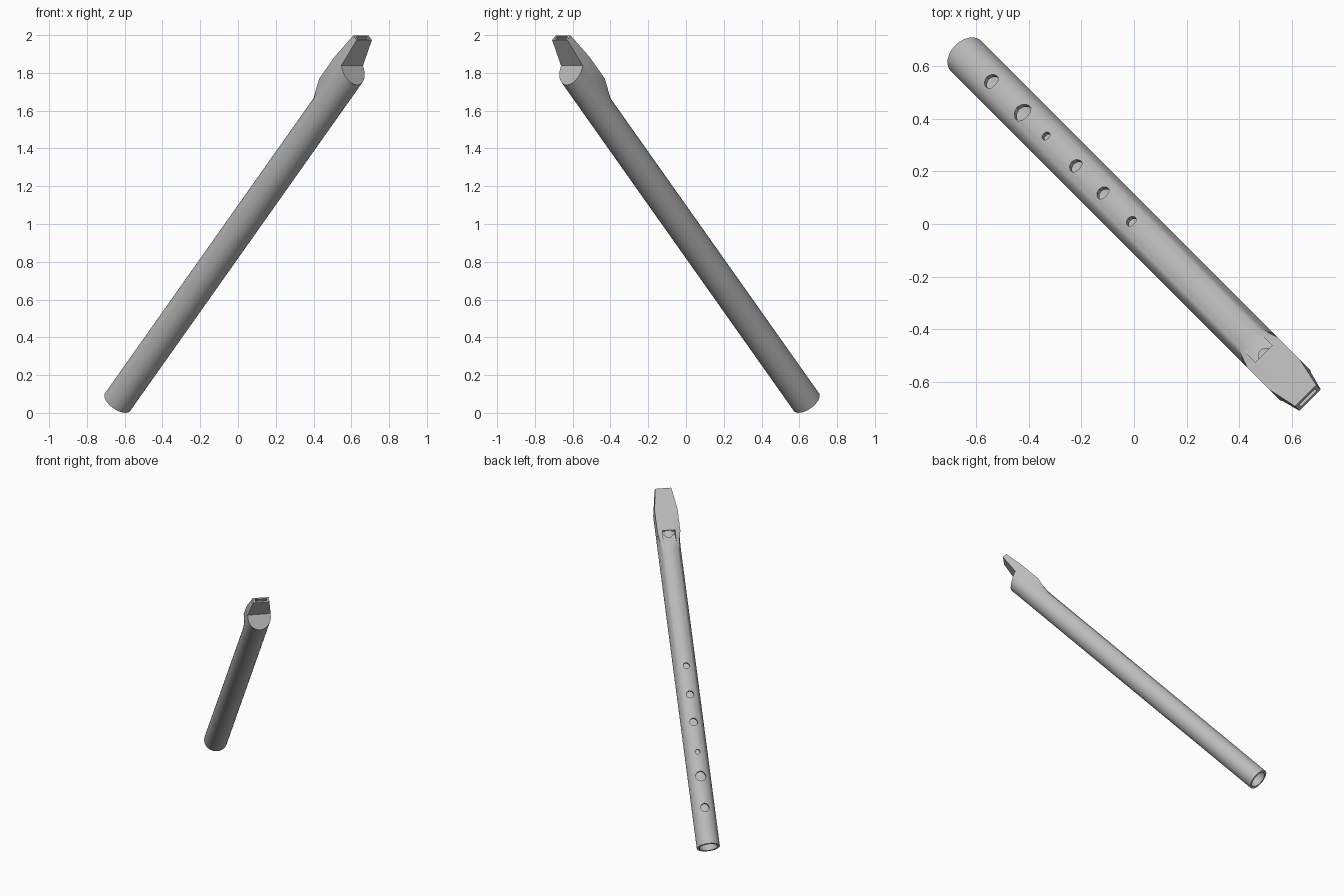
import bpy, bmesh, math
from mathutils import Matrix, Vector

cube = bpy.data.objects.get("Cube")
if cube:
    bpy.data.objects.remove(cube, do_unlink=True)

R = 0.0815       # tube radius
SIDES = 48
TIP = 2.66       # length along the tube

# Local frame: x across, y towards the finger holes, z along the tube
across = Vector((1, 1, 0)).normalized()
along = Vector((0.5, -0.5, math.sqrt(0.5)))
up = along.cross(across)
frame = Matrix((across, up, along)).transposed().to_4x4()
frame.translation = (-0.637, 0.637, 0.058)

metal = bpy.data.materials.new("grey metal")
metal.use_nodes = True
grey = (0.5, 0.5, 0.5, 1)
metal.diffuse_color = grey
metal.node_tree.nodes["Principled BSDF"].inputs["Base Color"].default_value = grey


def loft(name, rings):
    """Skin a list of equal rings and cap both ends."""
    bm = bmesh.new()
    loops = [[bm.verts.new(p) for p in ring] for ring in rings]
    n = len(loops[0])
    for a, b in zip(loops, loops[1:]):
        for i in range(n):
            j = (i + 1) % n
            bm.faces.new((a[i], a[j], b[j], b[i]))
    bm.faces.new(loops[0][::-1])
    bm.faces.new(loops[-1])
    bmesh.ops.recalc_face_normals(bm, faces=bm.faces)
    mesh = bpy.data.meshes.new(name)
    bm.to_mesh(mesh)
    bm.free()
    mesh.materials.append(metal)
    obj = bpy.data.objects.new(name, mesh)
    bpy.context.collection.objects.link(obj)
    return obj


def section(s, width, top, square):
    """Round below; above, blended from round to square."""
    ring = []
    for i in range(SIDES):
        t = 2 * math.pi * i / SIDES
        c, d = math.cos(t), math.sin(t)
        m = max(abs(c), abs(d)) if d > 0 else 1
        k = 1 - square + square / m
        ring.append((width * c * k, (top if d > 0 else R) * d * k, s))
    return ring


def prism(name, profile, half):
    """Extrude a (length, height) side profile across the tube."""
    return loft(name, [[(x, h, s) for s, h in profile] for x in (-half, half)])


def rod(name, radius, start, end, sides, vertical=False):
    rings = []
    for e in (start, end):
        ring = []
        for i in range(sides):
            t = 2 * math.pi * (i + 0.5) / sides
            ring.append((radius * math.cos(t), radius * math.sin(t), e))
        rings.append(ring)
    obj = loft(name, rings)
    if vertical:
        obj.data.transform(Matrix.Rotation(-math.pi / 2, 4, "X"))
    return obj


def cut(body, cutter):
    mod = body.modifiers.new("cut", "BOOLEAN")
    mod.operation = "DIFFERENCE"
    mod.solver = "EXACT"
    mod.object = cutter
    bpy.context.view_layer.objects.active = body
    bpy.ops.object.modifier_apply(modifier=mod.name)
    bpy.data.objects.remove(cutter, do_unlink=True)


# Tube and squared mouthpiece in one skin
whistle = loft("whistle_body", [
    section(0, R, R, 0),
    section(2.21, R, R, 0),
    section(2.335, R, 0.086, 1),
    section(2.5, R, 0.086, 1),
    section(TIP, 0.057, 0.084, 1),
])

# Bore
cut(whistle, rod("bore_cutter", 0.064, -0.1, 2.40, SIDES))

# Beak underside and stepped end of the tube
cut(whistle, prism("beak_cutter", [
    (2.447, -0.1), (2.50, 0.018), (TIP, 0.049), (2.8, 0.077), (2.8, -0.1)], 0.2))

# Sound window with its sloping lip
cut(whistle, prism("window_cutter", [
    (2.24, 0.1), (2.24, 0.083), (2.325, 0.055), (2.325, 0.03),
    (2.345, 0.03), (2.345, 0.1)], 0.045))

# Air slot in the tip
cut(whistle, prism("slot_cutter", [
    (2.34, 0.059), (2.34, 0.075), (2.8, 0.075), (2.8, 0.059)], 0.042))

# Finger holes: position along the tube, radius
for s, radius in [(0.27, 0.031), (0.505, 0.037), (0.687, 0.018),
                  (0.911, 0.028), (1.117, 0.027), (1.333, 0.022)]:
    hole = rod("hole_cutter", radius, 0.02, 0.2, 10, vertical=True)
    hole.data.transform(Matrix.Translation((0, 0, s)))
    cut(whistle, hole)

# Smooth the tube and stand it in its slanted pose
whistle.data.transform(frame)
for o in bpy.context.selected_objects:
    o.select_set(False)
whistle.select_set(True)
bpy.context.view_layer.objects.active = whistle
bpy.ops.object.shade_smooth_by_angle(angle=math.radians(30))
